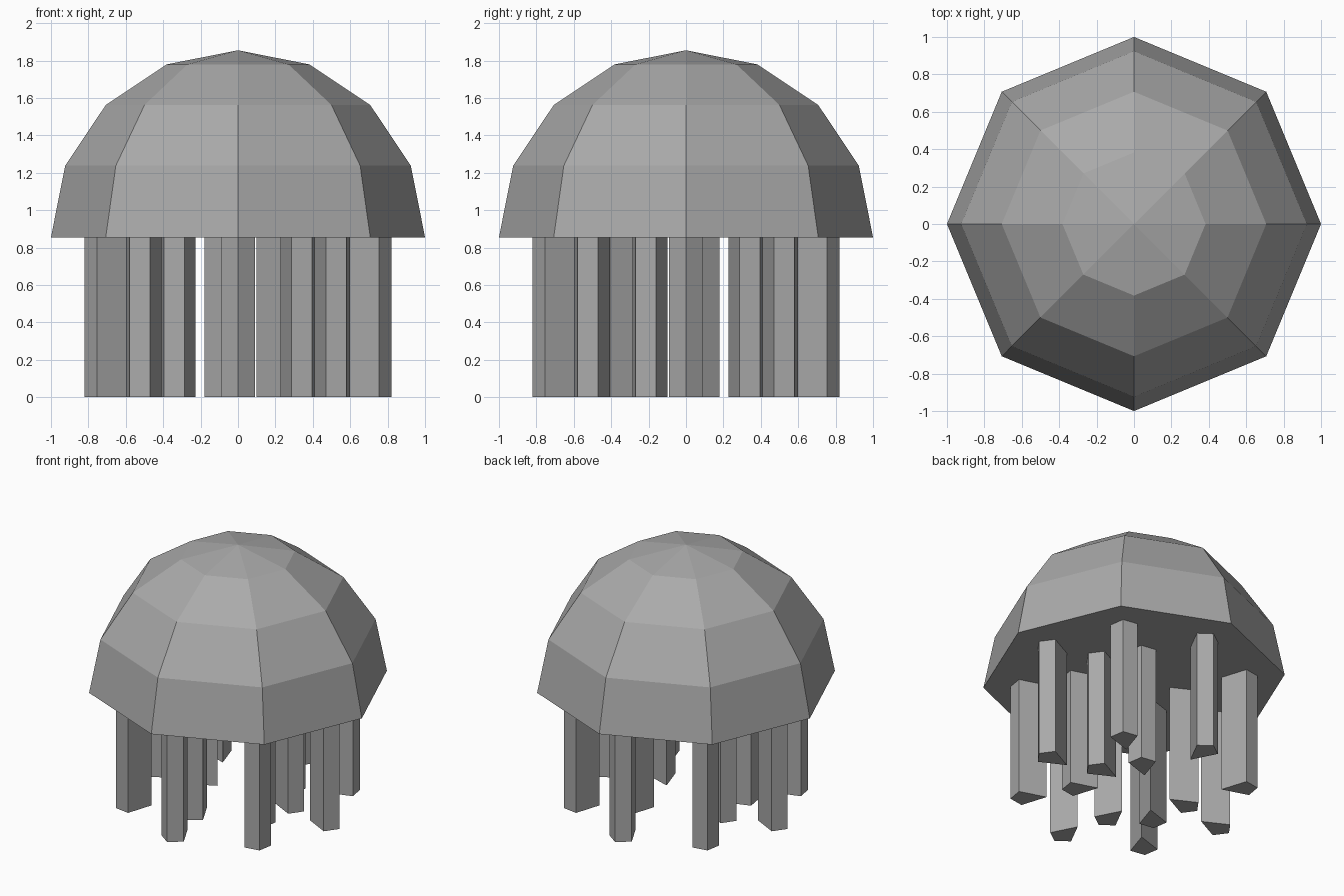
import bpy, bmesh, math
from mathutils import Matrix

cube = bpy.data.objects.get("Cube")
if cube:
    bpy.data.objects.remove(cube, do_unlink=True)

RIM = 0.855  # height of the bell's lower edge

grey = bpy.data.materials.new("plain_grey")
grey.use_nodes = True
colour = (0.4, 0.4, 0.4, 1)
grey.diffuse_color = colour
for node in grey.node_tree.nodes:
    if node.type == 'BSDF_PRINCIPLED':
        node.inputs["Base Color"].default_value = colour


def make_object(name, bm):
    bmesh.ops.recalc_face_normals(bm, faces=bm.faces)
    mesh = bpy.data.meshes.new(name)
    bm.to_mesh(mesh)
    bm.free()
    mesh.materials.append(grey)
    obj = bpy.data.objects.new(name, mesh)
    bpy.context.collection.objects.link(obj)
    return obj


# Bell: upper half of an eight-sided sphere with a flat underside
bm = bmesh.new()
bmesh.ops.create_uvsphere(bm, u_segments=8, v_segments=8, radius=1)
bmesh.ops.delete(bm, geom=[v for v in bm.verts if v.co.z < -0.01], context='VERTS')
bmesh.ops.contextual_create(bm, geom=[e for e in bm.edges if e.is_boundary])
bmesh.ops.translate(bm, verts=bm.verts, vec=(0, 0, RIM))
make_object("bell", bm)

# Tentacle cross-section: a kite pointing outward along +x
KITE = [(0.12, 0), (0.055, 0.09), (-0.12, 0), (0.055, -0.09)]


def tentacle(name, angle, radial, sideways=0):
    bm = bmesh.new()
    base = bm.faces.new([bm.verts.new((x + radial, y + sideways, 0)) for x, y in KITE])
    top = bmesh.ops.extrude_face_region(bm, geom=[base], use_keep_orig=True)["geom"]
    verts = [v for v in top if isinstance(v, bmesh.types.BMVert)]
    bmesh.ops.translate(bm, verts=verts, vec=(0, 0, RIM))
    bm.transform(Matrix.Rotation(math.radians(angle), 4, 'Z'))
    make_object(name, bm)


# Outer ring of eight tentacles
for i in range(8):
    tentacle(f"outer_tentacle_{i + 1}", 45 * i, 0.7)

# Inner tentacles, set to one side of the spokes
inner = [(-45, 1), (0, 1), (45, 1), (180, -1), (225, -1), (270, -1)]
for i, (angle, side) in enumerate(inner):
    tentacle(f"inner_tentacle_{i + 1}", angle, 0.35, 0.09 * side)
